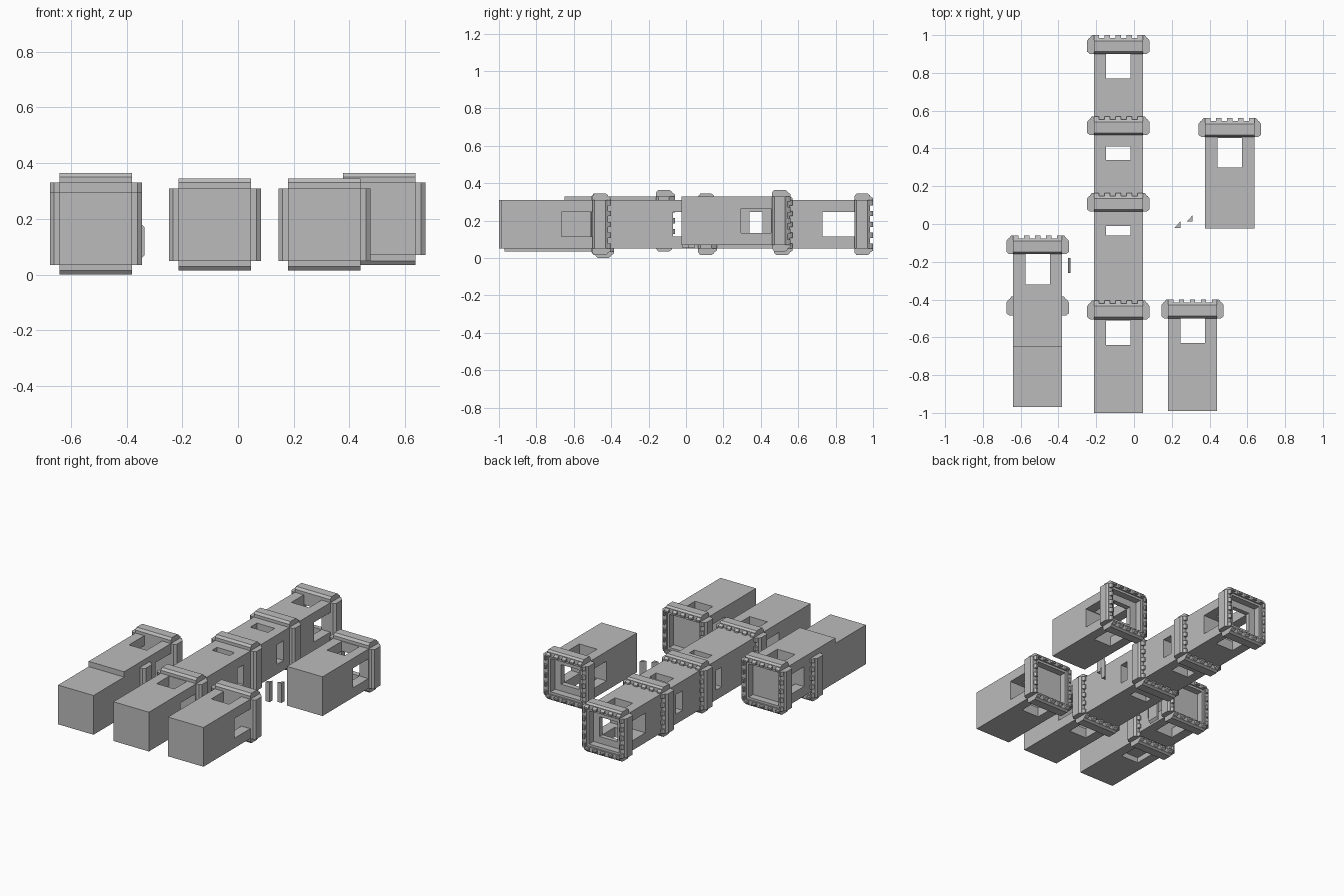
import bpy
import bmesh
from math import cos, sin, pi
from mathutils import Vector

cube = bpy.data.objects.get("Cube")
if cube:
    bpy.data.objects.remove(cube, do_unlink=True)

stone = bpy.data.materials.new("stone_grey")
stone.use_nodes = True
GREY = (0.5, 0.5, 0.5, 1)
stone.diffuse_color = GREY
stone.node_tree.nodes["Principled BSDF"].inputs["Base Color"].default_value = GREY

HALF = 0.13      # half width of a tower shaft
HOLE = 0.065     # half width of a window
FLAP = [(-.005, 0), (.02, 0), (.035, .012), (.035, .07), (.025, .084), (-.005, .084)]
TOOTH = [(0, .07), (.022, .07), (.02, .086), (.01, .1), (0, .1)]


def make_object(name, bm):
    bmesh.ops.recalc_face_normals(bm, faces=bm.faces)
    mesh = bpy.data.meshes.new(name)
    bm.to_mesh(mesh)
    bm.free()
    mesh.materials.append(stone)
    ob = bpy.data.objects.new(name, mesh)
    bpy.context.collection.objects.link(ob)
    return ob


def prism(bm, start, end):
    """Solid between two matching outlines."""
    a = [bm.verts.new(p) for p in start]
    b = [bm.verts.new(p) for p in end]
    bm.faces.new(a)
    bm.faces.new(b[::-1])
    for i in range(len(a)):
        j = (i + 1) % len(a)
        bm.faces.new((a[i], b[i], b[j], a[j]))


def box(name, x, y, z):
    bm = bmesh.new()
    outline = [(x[0], y[0]), (x[1], y[0]), (x[1], y[1]), (x[0], y[1])]
    prism(bm, [(p, q, z[0]) for p, q in outline], [(p, q, z[1]) for p, q in outline])
    return make_object(name, bm)


def span(c, h):
    return (c - h, c + h)


def cut(body, cutters):
    """Carve the cutters out of the body and remove them."""
    for c in cutters:
        c.hide_render = True
        mod = body.modifiers.new("cut", "BOOLEAN")
        mod.operation, mod.solver, mod.object = "DIFFERENCE", "EXACT", c
    graph = bpy.context.evaluated_depsgraph_get()
    mesh = bpy.data.meshes.new_from_object(body.evaluated_get(graph))
    body.modifiers.clear()
    body.data = mesh
    for c in cutters:
        bpy.data.objects.remove(c, do_unlink=True)


def crown(name, cx, cz, tip):
    """Four chamfered flaps round the shaft, each with five battlement teeth."""
    bm = bmesh.new()
    y0 = tip - 0.1

    def strip(profile, k, t0, t1):
        c, s = cos(k * pi / 2), sin(k * pi / 2)
        ring = lambda t: [(cx + (HALF + o) * c - t * s, y0 + a,
                           cz + (HALF + o) * s + t * c) for o, a in profile]
        prism(bm, ring(t0), ring(t1))

    for k in range(4):
        strip(FLAP, k, -HALF, HALF)
        for i in range(5):
            t = (i - 2) * 0.058
            strip(TOOTH, k, t - 0.014, t + 0.014)
    make_object(name + "_crown", bm)


def tower(name, cx, cz, start, tip, windows, open_end):
    """Shaft lying along y with cross windows and a recessed end.
    windows: (end, length through top, length through sides)"""
    body = box(name + "_shaft", span(cx, HALF), (start, tip - 0.025), span(cz, HALF))
    tools = [box("recess_cutter", span(cx, .11), (tip - .07, tip + .1), span(cz, .11))]
    for end, top_len, side_len in windows:
        tools.append(box("window_cutter", span(cx, HOLE), (end - top_len, end), span(cz, 1)))
        tools.append(box("window_cutter", span(cx, .5), (end - side_len, end), span(cz, HOLE)))
    if open_end:
        tools.append(box("doorway_cutter", span(cx, HOLE), (tip - .2, tip + .1), span(cz, HOLE)))
    cut(body, tools)
    crown(name, cx, cz, tip)


# Long central tower with four stacked crowns
tower("central_tower", -0.083, 0.18, -1.0, 1.0,
      [(.9, .13, .17), (.41, .07, .07), (-.01, .05, .06), (-.51, .13, .16)], True)
for label, tip in (("upper", .57), ("middle", .165), ("lower", -.405)):
    crown("central_" + label, -0.083, 0.18, tip)

# Separate towers, the outer pair overlapping
tower("outer_lower_tower", -0.51, 0.165, -0.97, -0.385, [(-.49, .16, .16)], False)
tower("outer_upper_tower", -0.51, 0.20, -0.65, -0.06, [(-.16, .16, .16)], False)
tower("short_closed_tower", 0.31, 0.18, -0.99, -0.40, [(-.50, .13, .165)], False)
tower("short_open_tower", 0.507, 0.20, -0.025, 0.56, [(.455, .155, .16)], True)

# Loose wedges between the towers
for i, (x, y) in enumerate(((.215, -.02), (.28, .013))):
    bm = bmesh.new()
    tri = [(x, y), (x + .03, y), (x + .03, y + .033)]
    prism(bm, [(p, q, .055) for p, q in tri], [(p, q, .185) for p, q in tri])
    make_object(f"loose_wedge_{i + 1}", bm)

# Thin loose slat with tapered ends
bm = bmesh.new()
slat = [(-.35, .055), (-.335, .07), (-.335, .17), (-.35, .185)]
prism(bm, [(p, -.26, q) for p, q in slat], [(p, -.18, q) for p, q in slat])
make_object("loose_slat", bm)
